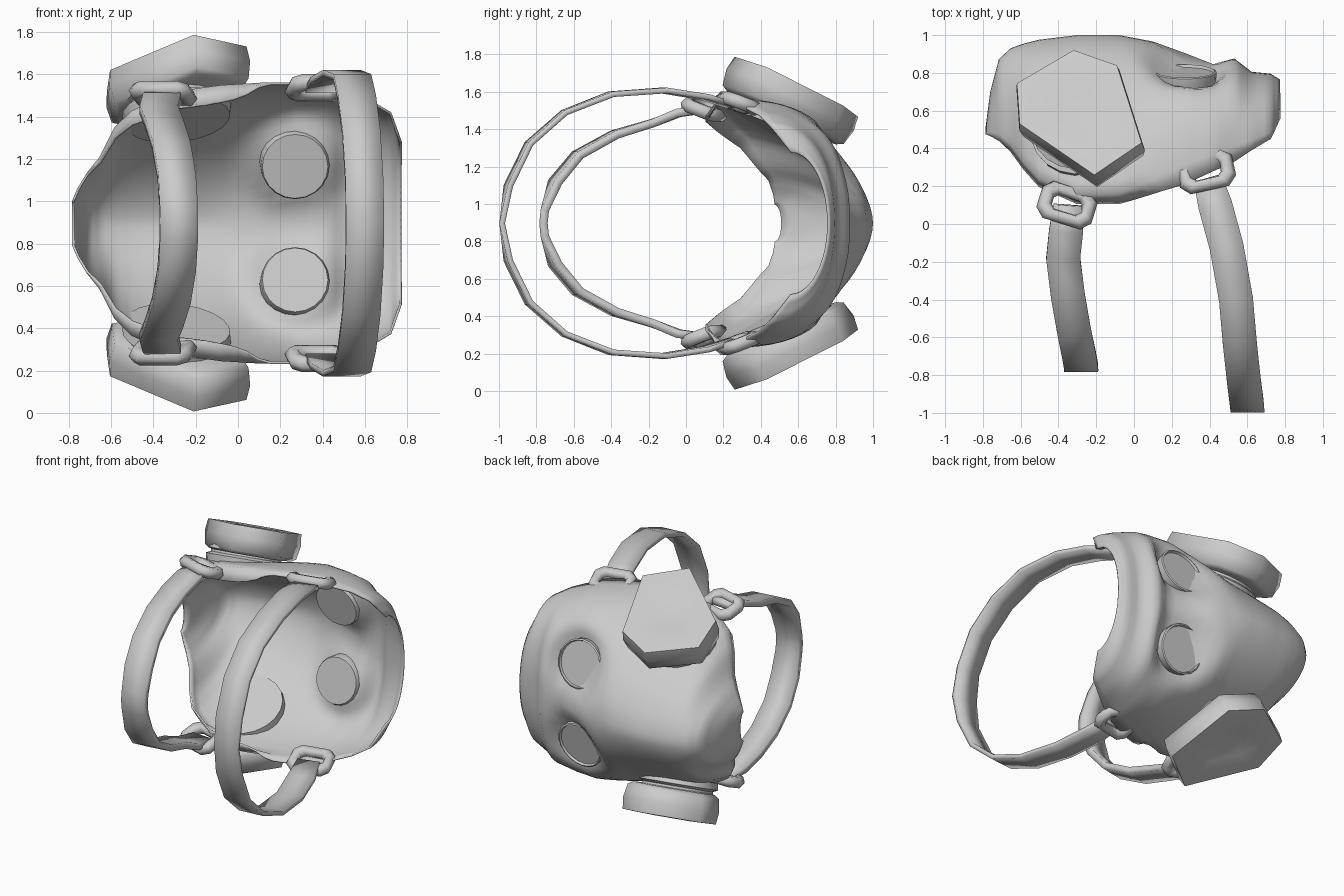
import bpy, bmesh, math
from mathutils import Vector, Matrix, Euler

if "Cube" in bpy.data.objects:
    bpy.data.objects.remove(bpy.data.objects["Cube"])

MID = 0.897  # height of the symmetry plane; all parts are built around it

rubber = bpy.data.materials.new("grey rubber")
rubber.use_nodes = True
rubber.diffuse_color = (0.6, 0.6, 0.6, 1)
bsdf = next(n for n in rubber.node_tree.nodes if n.type == "BSDF_PRINCIPLED")
bsdf.inputs["Base Color"].default_value = (0.6, 0.6, 0.6, 1)


def finish(bm, name, thickness=0, mirror=True, angle=40):
    bmesh.ops.recalc_face_normals(bm, faces=bm.faces)
    mesh = bpy.data.meshes.new(name)
    bm.to_mesh(mesh)
    bm.free()
    mesh.shade_smooth()
    mesh.set_sharp_from_angle(angle=math.radians(angle))
    mesh.materials.append(rubber)
    obj = bpy.data.objects.new(name, mesh)
    obj.location.z = MID
    bpy.context.scene.collection.objects.link(obj)
    if mirror:
        mod = obj.modifiers.new("mirror", "MIRROR")
        mod.use_axis = (False, False, True)
    if thickness:
        mod = obj.modifiers.new("thickness", "SOLIDIFY")
        mod.thickness = thickness
        mod.offset = 0


def loft(bm, rows, closed=False, wrap=False):
    """Skin rows of points; closed joins each row, wrap joins last row to first."""
    grid = [[bm.verts.new(p) for p in row] for row in rows]
    pairs = list(zip(grid, grid[1:] + grid[:1])) if wrap else list(zip(grid, grid[1:]))
    for a, b in pairs:
        n = len(a)
        for i in range(n if closed else n - 1):
            j = (i + 1) % n
            bm.faces.new((a[i], a[j], b[j], b[i]))
    return grid


def spow(v, e):
    return math.copysign(abs(v) ** e, v)


# Face shell: x station, front y, rim y, half width, roundness
stations = [
    (-.78, .51, .475, .1, 2), (-.755, .7, .465, .16, 2), (-.71, .87, .44, .235, 2),
    (-.65, .925, .385, .31, 1.9), (-.58, .95, .29, .45, 1.75), (-.5, .97, .2, .53, 1.7),
    (-.3, .994, .11, .62, 1.65), (-.08, .994, .11, .65, 1.75), (.1, .96, .16, .66, 2.1),
    (.27, .9, .21, .66, 2.6), (.42, .84, .28, .65, 2.7), (.53, .87, .33, .61, 2.6),
    (.62, .8, .39, .58, 2.4), (.72, .79, .45, .52, 2.2), (.77, .76, .56, .38, 2)]
fine = [Vector(a).lerp(Vector(b), k / 3) for a, b in zip(stations, stations[1:]) for k in range(3)]
STEPS = 36
bm = bmesh.new()
rows = []
for x, front, rim, width, n in fine + [stations[-1]]:
    row = []
    curl = 1 - .13 * max(0, 1 - ((x + .3) / .42) ** 4)
    for i in range(STEPS + 1):
        t = math.pi * (i / STEPS - .5)
        y = rim + (front - rim) * abs(math.cos(t)) ** (2 / n)
        z = width * spow(math.sin(t), 2 / n)
        # sunken eye sockets, and cheek rims that curl inward
        y -= .11 * math.exp(-(math.hypot(x - .27, abs(z) - .285) / .2) ** 4)
        row.append((x, y, z * curl if i in (0, STEPS) else z))
    rows.append(row)
loft(bm, rows)
finish(bm, "face_shell", .012, mirror=False, angle=80)


def lathe(name, centre, axis, profile, sides):
    """Turned part: profile of (radius, height along axis), capped at both ends."""
    turn = Vector(axis).to_track_quat("Z", "Y").to_matrix().to_4x4()
    place = Matrix.Translation(centre) @ turn
    bm = bmesh.new()
    rows = []
    for r, h in profile:
        angles = [2 * math.pi * k / sides for k in range(sides)]
        rows.append([place @ Vector((r * math.cos(a), r * math.sin(a), h)) for a in angles])
    grid = loft(bm, rows, closed=True)
    bm.faces.new(grid[0])
    bm.faces.new(grid[-1])
    finish(bm, name)


# Eyepieces: short tube with a slightly sunken lens, set in the socket
lathe("eyepiece", (.27, .79, .285), (0, .97, .22),
      [(.155, -.075), (.162, -.06), (.168, .015), (.158, .02), (.152, .005)], 20)

# Filter necks: stepped collar running through the shell wall
tilt = Vector((-.1, .43, .9)).normalized()
lathe("filter_neck", (-.29, .5, .53), tilt,
      [(.25, -.045), (.26, .0), (.23, .015), (.23, .03), (.25, .04), (.22, .07)], 20)

# Filter canisters: irregular six-sided drums with a dented cap
corners = [(-.62, .745), (-.32, .92), (-.09, .84), (.04, .43), (-.21, .26), (-.605, .53)]
centre = Vector((-.28, .59, .728))


def ring(scale, drop):
    pts = []
    for x, y in corners:
        z = .728 + .1 * (x + .28) - .47 * (y - .59)
        pts.append(centre + (Vector((x, y, z)) - centre) * scale - tilt * drop)
    return pts


bm = bmesh.new()
grid = loft(bm, [ring(.4, .015), ring(.7, -.005), ring(1, 0), ring(1.03, .08),
                 ring(.98, .165), ring(.88, .185)], closed=True)
bm.faces.new(grid[0])
bm.faces.new(grid[-1])
finish(bm, "filter_canister", angle=78)


# Head straps: half loops in x, y, z, mirrored into full loops
def strap(name, path, width, thickness):
    bm = bmesh.new()
    last = len(path) - 1
    rows = []
    for i, (x, y, z) in enumerate(path):
        w = width * (.42 if i == 0 else .5)
        a, b = path[max(i - 1, 0)], path[min(i + 1, last)]
        # keep the band square to its course as seen from the side of the head
        run = Vector((b[0] - a[0], b[1] - a[1], 0))
        side = Vector((-run.y, run.x, 0)).normalized() if abs(run.y) > .1 else Vector((1, 0, 0))
        rows.append([Vector((x, y, z)) - side * w, Vector((x, y, z)) + side * w])
    loft(bm, rows)
    finish(bm, name, thickness, angle=60)


strap("upper_strap", [
    (.39, .24, .63), (.43, .1, .675), (.49, -.12, .71), (.54, -.4, .69), (.562, -.65, .592),
    (.583, -.84, .425), (.597, -.95, .2), (.6, -.983, 0)], .18, .03)
strap("lower_strap", [
    (-.35, .1, .61), (-.36, -.04, .59), (-.375, -.18, .535), (-.35, -.38, .475),
    (-.315, -.58, .365), (-.29, -.7, .22), (-.28, -.755, .07), (-.28, -.762, 0)], .18, .045)


# Buckles: chunky rectangular frames that hold the strap ends
def buckle(name, location, spin):
    place = Matrix.Translation(location) @ Euler((-.36, 0, spin)).to_matrix().to_4x4()
    hx, hy, c = .115, .075, .035
    outline = [(hx, c - hy), (hx, hy - c), (hx - c, hy), (c - hx, hy),
               (-hx, hy - c), (-hx, c - hy), (c - hx, -hy), (hx - c, -hy)]
    bm = bmesh.new()
    rows = []
    for x, y in outline:
        out = Vector((x, y * 1.5, 0)).normalized()
        rows.append([place @ (Vector((x, y, 0)) + out * .042 * math.cos(a)
                              + Vector((0, 0, .04 * math.sin(a))))
                     for a in [math.pi * k / 3 for k in range(6)]])
    loft(bm, rows, closed=True, wrap=True)
    finish(bm, name, angle=65)


buckle("upper_buckle", (.38, .28, .64), .22)
buckle("lower_buckle", (-.355, .1, .608), -.3)
